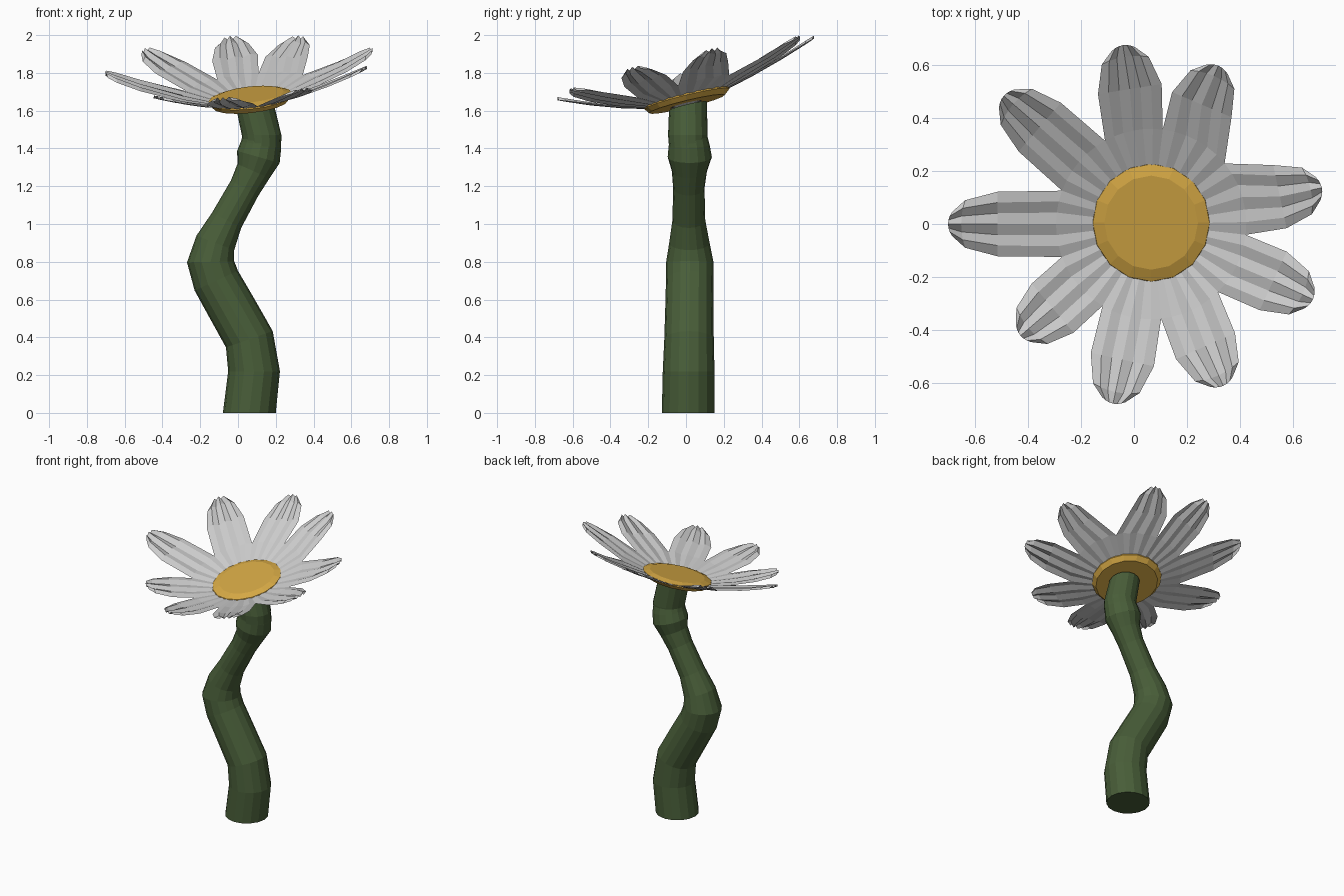
import bpy, bmesh
from math import sin, cos, pi, radians
from mathutils import Vector

if "Cube" in bpy.data.objects:
    bpy.data.objects.remove(bpy.data.objects["Cube"])

CX = 0.065          # flower centre
TILT_X, TILT_Y = 0.10, 0.24
SIDES = 16


def material(name, color):
    m = bpy.data.materials.new(name)
    m.diffuse_color = (*color, 1)
    m.use_nodes = True
    m.node_tree.nodes["Principled BSDF"].inputs["Base Color"].default_value = m.diffuse_color
    return m


def finish(bm, name, mat=None, recalc=True):
    if recalc:
        bmesh.ops.recalc_face_normals(bm, faces=bm.faces)
    me = bpy.data.meshes.new(name)
    bm.to_mesh(me)
    bm.free()
    ob = bpy.data.objects.new(name, me)
    bpy.context.collection.objects.link(ob)
    if mat:
        me.materials.append(mat)
    return ob


def loft(rings, name, mat):
    bm = bmesh.new()
    loops = [[bm.verts.new(p) for p in ring] for ring in rings]
    for a, b in zip(loops, loops[1:]):
        for i in range(len(a)):
            j = (i + 1) % len(a)
            bm.faces.new((a[i], a[j], b[j], b[i]))
    bm.faces.new(loops[0][::-1])
    bm.faces.new(loops[-1])
    return finish(bm, name, mat)


def ring(c, u, v, r):
    return [c + r * (cos(2 * pi * i / SIDES) * u + sin(2 * pi * i / SIDES) * v)
            for i in range(SIDES)]


green = material("stem_green", (0.065, 0.11, 0.04))
yellow = material("centre_yellow", (0.68, 0.40, 0.06))
tilt_u = Vector((1, 0, TILT_X)).normalized()
tilt_v = Vector((0, 1, TILT_Y))
X, Y = Vector((1, 0, 0)), Vector((0, 1, 0))

# Curvy stem: x, y, z, radius
path = [(0.06, 0.012, 0, 0.14), (0.085, 0.014, 0.22, 0.137),
        (0.06, 0.016, 0.39, 0.131), (-0.03, 0.018, 0.55, 0.128),
        (-0.115, 0.02, 0.70, 0.126), (-0.145, 0.02, 0.80, 0.125),
        (-0.12, 0.018, 0.90, 0.107), (-0.06, 0.015, 1.02, 0.087),
        (0.035, 0.015, 1.19, 0.083), (0.082, 0.018, 1.28, 0.093),
        (0.108, 0.02, 1.355, 0.117), (0.122, 0.017, 1.42, 0.108),
        (0.125, 0.012, 1.47, 0.10)]
rings = []
for k, (x, y, z, r) in enumerate(path):
    if k in (0, len(path) - 1):
        u = X
    else:
        dx = path[k + 1][0] - path[k - 1][0]
        dz = path[k + 1][2] - path[k - 1][2]
        u = Vector((dz, 0, -dx)).normalized()
    rings.append(ring(Vector((x, y, z)), u, Y, r))
loft(rings, "stem", green)

# Short neck under the flower
loft([ring(Vector((0.128, 0.01, 1.41)), X, Y, 0.10),
      ring(Vector((0.125, 0.01, 1.47)), X, Y, 0.105),
      ring(Vector((0.09, 0.01, 1.625)), tilt_u, tilt_v, 0.10)],
     "stem_neck", green)

# Flower centre with bevelled rim
loft([ring(Vector((CX, 0.005, z)), tilt_u, tilt_v, r)
      for z, r in ((1.635, 0.20), (1.662, 0.225), (1.672, 0.222), (1.686, 0.178))],
     "flower_centre", yellow)

# Petals: angle and length of each, joined into a shallow tilted bowl
petals = [(-139.5, 0.645), (-102, 0.69), (-66, 0.665), (-25, 0.67), (12, 0.655),
          (67, 0.645), (99, 0.68), (139, 0.735), (180, 0.765)]
STEPS = 6


def on_bowl(x, y, k):
    r = (x * x + y * y) ** 0.5
    ridge = 0.012 * r * (1 if k % 2 else -1)
    return Vector((CX + x, y, 1.615 + 0.2 * r + 0.18 * r * r
                   + TILT_X * x + TILT_Y * y + ridge))


bm = bmesh.new()
for n, (deg, length) in enumerate(petals):
    prev = petals[n - 1][0] - (360 if n == 0 else 0)
    nxt = petals[(n + 1) % 9][0] + (360 if n == 8 else 0)
    lo, hi = radians((prev + deg) / 2), radians((nxt + deg) / 2)
    a = radians(deg)
    rows = []
    # inner wedge shared with the neighbours
    for r in (0.03, 0.2, 0.36):
        rows.append([on_bowl(r * cos(t), r * sin(t), k) for k in range(STEPS + 1)
                     for t in [lo + (hi - lo) * k / STEPS]])
    # free outer blade with a blunt tip
    for f, w, droop in ((0.76, 0.122, 0.0), (0.92, 0.09, 0.015), (0.985, 0.045, 0.015)):
        row = []
        for k in range(STEPS + 1):
            s = 2 * k / STEPS - 1
            d = length * f + droop * (1 - s * s)
            row.append(on_bowl(d * cos(a) - s * w * sin(a),
                               d * sin(a) + s * w * cos(a), k))
        rows.append(row)
    grid = [[bm.verts.new(p) for p in row] for row in rows]
    for p, q in zip(grid, grid[1:]):
        for k in range(STEPS):
            bm.faces.new((p[k], q[k], q[k + 1], p[k + 1]))
bmesh.ops.remove_doubles(bm, verts=bm.verts, dist=0.0005)
finish(bm, "petals")
